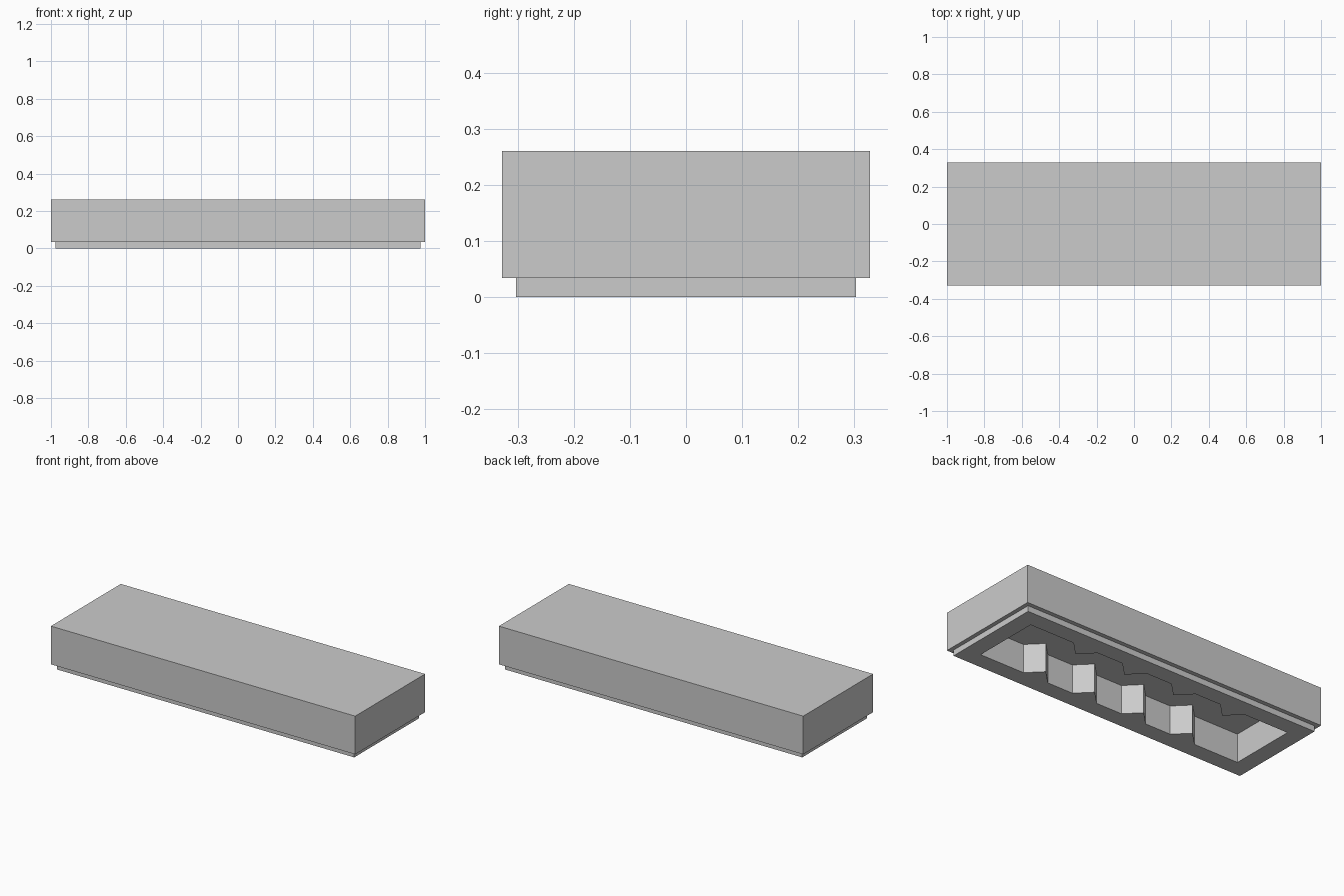
import bpy, bmesh

cube = bpy.data.objects.get("Cube")
if cube:
    bpy.data.objects.remove(cube, do_unlink=True)

# Single grey material
grey = bpy.data.materials.new("plain grey")
grey.use_nodes = True
colour = (0.6, 0.6, 0.6, 1)
grey.diffuse_color = colour
grey.node_tree.nodes["Principled BSDF"].inputs["Base Color"].default_value = colour


def prism(name, outline, bottom, top):
    """Extrude a counter-clockwise xy outline from bottom to top."""
    bm = bmesh.new()
    base = bm.faces.new([bm.verts.new((x, y, bottom)) for x, y in outline])
    grown = bmesh.ops.extrude_face_region(bm, geom=[base], use_keep_orig=True)
    moved = [v for v in grown["geom"] if isinstance(v, bmesh.types.BMVert)]
    bmesh.ops.translate(bm, verts=moved, vec=(0, 0, top - bottom))
    bmesh.ops.recalc_face_normals(bm, faces=bm.faces)
    mesh = bpy.data.meshes.new(name)
    bm.to_mesh(mesh)
    bm.free()
    mesh.materials.append(grey)
    obj = bpy.data.objects.new(name, mesh)
    bpy.context.collection.objects.link(obj)
    return obj


def rectangle(x, y):
    return [(-x, -y), (x, -y), (x, y), (-x, y)]


# Pocket outline: a long slot with four pointed ribs on each long wall
half_x, half_y, rib = 0.875, 0.203, 0.083
front_wall = [(-half_x, -half_y)]
for centre in (-0.5, -0.167, 0.167, 0.5):
    front_wall += [(centre - rib, -half_y),
                   (centre, -half_y + rib),
                   (centre + rib, -half_y)]
front_wall.append((half_x, -half_y))
back_wall = [(-x, -y) for x, y in front_wall]
pocket = prism("pocket_cutter", front_wall + back_wall, -0.1, 0.17)
pocket.hide_render = True

# Solid block and the stepped-in lip beneath it
block = prism("block", rectangle(1.0, 0.328), 0.034, 0.261)
lip = prism("lower_lip", rectangle(0.976, 0.303), 0.0, 0.034)

# Cut the ribbed pocket up through both parts
for part in (block, lip):
    cut = part.modifiers.new("pocket", "BOOLEAN")
    cut.operation = "DIFFERENCE"
    cut.solver = "EXACT"
    cut.object = pocket
    bpy.context.view_layer.objects.active = part
    bpy.ops.object.modifier_apply(modifier=cut.name)

bpy.data.objects.remove(pocket, do_unlink=True)
